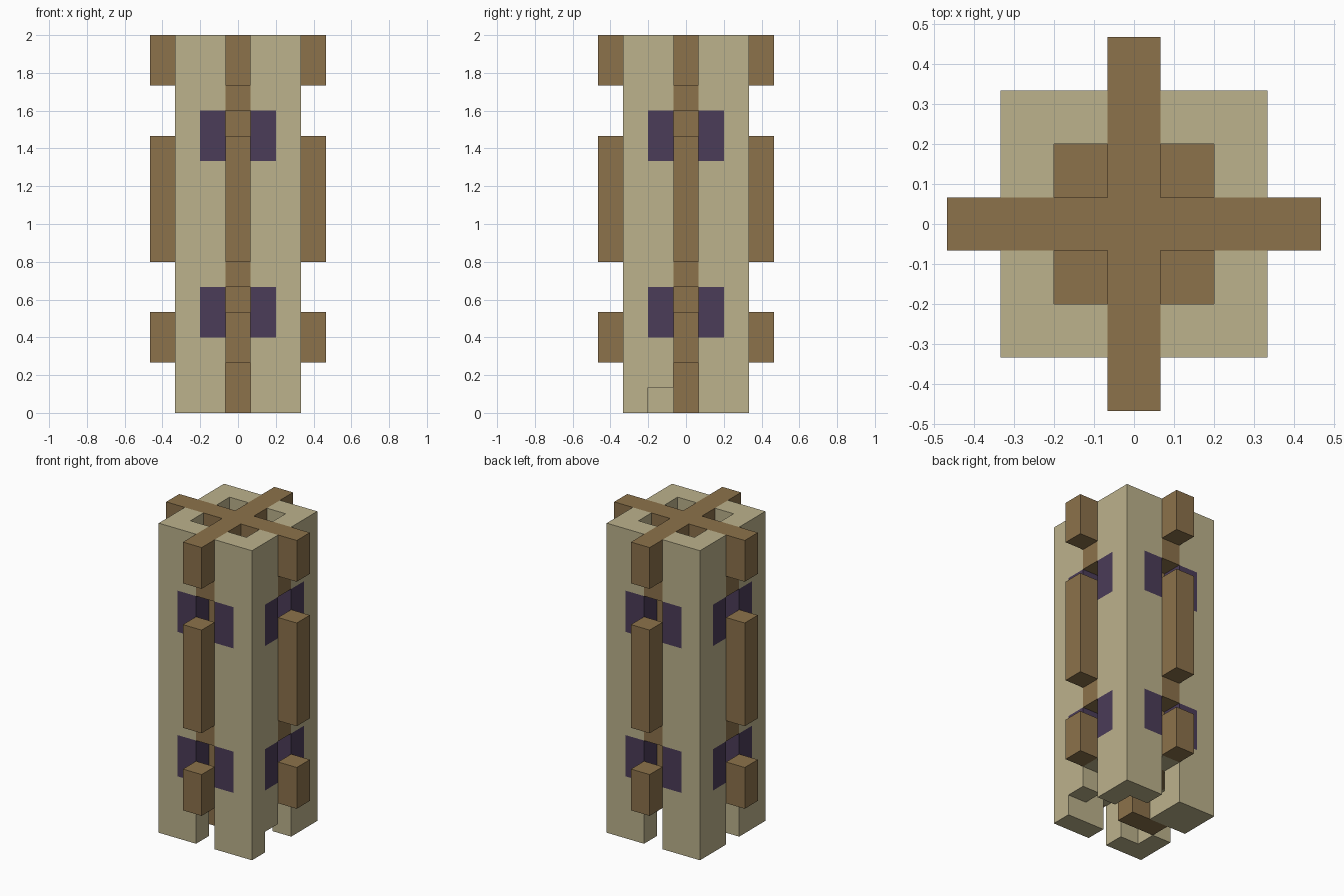
import bpy, bmesh, math
from mathutils import Matrix

cube = bpy.data.objects.get("Cube")
if cube:
    bpy.data.objects.remove(cube, do_unlink=True)

H = 1 / 15      # half a block, the plan unit
B = 2 * H       # one block, the height unit


def material(name, rgb):
    m = bpy.data.materials.new(name)
    m.use_nodes = True
    m.diffuse_color = (*rgb, 1)
    m.node_tree.nodes["Principled BSDF"].inputs["Base Color"].default_value = (*rgb, 1)
    return m


stone = material("pale_stone", (0.503, 0.445, 0.262))
wood = material("brown_wood", (0.262, 0.168, 0.070))
purple = material("dark_purple", (0.070, 0.045, 0.098))


def prism(name, plan, levels, mats, turn=0, rule=None):
    """Extrude a plan outline through several heights, then turn it about z."""
    bm = bmesh.new()
    rings = [[bm.verts.new((x * H, y * H, z * B)) for x, y in plan] for z in levels]
    n = len(plan)
    for low, high in zip(rings, rings[1:]):
        for i in range(n):
            j = (i + 1) % n
            bm.faces.new((low[i], low[j], high[j], high[i]))
    bm.faces.new(rings[0][::-1])
    bm.faces.new(rings[-1])
    bmesh.ops.recalc_face_normals(bm, faces=bm.faces)
    if rule:
        for f in bm.faces:
            f.material_index = rule(f)
    bm.transform(Matrix.Rotation(turn * math.pi / 2, 4, "Z"))
    mesh = bpy.data.meshes.new(name)
    bm.to_mesh(mesh)
    bm.free()
    for m in mats:
        mesh.materials.append(m)
    ob = bpy.data.objects.new(name, mesh)
    bpy.context.collection.objects.link(ob)
    return ob


def rect(x0, x1, y0, y1):
    return [(x0, y0), (x1, y0), (x1, y1), (x0, y1)]


def window_rule(face):
    """Purple bands on the post arms beside each opening."""
    c = face.calc_center_median()
    in_band = 3 < c.z / B < 5 or 10 < c.z / B < 12
    on_arm = min(c.x, c.y) < 2.9 * H
    return 1 if in_band and on_arm and abs(face.normal.z) < 0.5 else 0


# L-shaped corner posts
ELL = [(1, 5), (1, 3), (3, 3), (3, 1), (5, 1), (5, 3), (5, 5), (3, 5)]
corners = ("back_left", "back_right", "front_right", "front_left")
posts = [prism(c + "_post", ELL, (0, 3, 5, 10, 12, 15), (stone, purple), k, window_rule)
         for k, c in enumerate(corners)]

# Missing block at the foot of the front left post
cutter = prism("foot_notch_cutter", rect(2.5, 5.5, -3, -0.5), (-0.5, 1), (stone,))
cutter.hide_render = True
cutter.hide_viewport = True
cutter.display_type = "WIRE"
cut = posts[3].modifiers.new("foot_notch", "BOOLEAN")
cut.operation = "DIFFERENCE"
cut.solver = "EXACT"
cut.object = cutter

# Infill panels and projecting bars on each side
for k, side in enumerate(("front", "left", "back", "right")):
    slot, bar = rect(-1, 1, -5, -3), rect(-1, 1, -7, -5)
    prism(side + "_sill", slot, (2, 3), (stone,), k)
    prism(side + "_middle_panel", slot, (5, 10), (wood,), k)
    prism(side + "_upper_panel", slot, (12, 13), (wood,), k)
    prism(side + "_lower_bar", bar, (2, 4), (wood,), k)
    prism(side + "_middle_bar", bar, (6, 11), (wood,), k)

# Crossed beams on top
CROSS = [(1, 1), (1, 7), (-1, 7), (-1, 1), (-7, 1), (-7, -1),
         (-1, -1), (-1, -7), (1, -7), (1, -1), (7, -1), (7, 1)]
prism("top_cross_beams", CROSS, (13, 15), (wood,))

# Inner core and its foot
prism("core", rect(-3, 3, -3, 3), (2, 13), (wood,))
prism("core_foot", rect(-1, 1, -1, 1), (0, 2), (wood,))
prism("core_foot_side", rect(-3, -1, -1, 1), (0, 1), (wood,))
prism("inner_foot_block", rect(-3, -1, 1, 3), (0, 1), (stone,))
